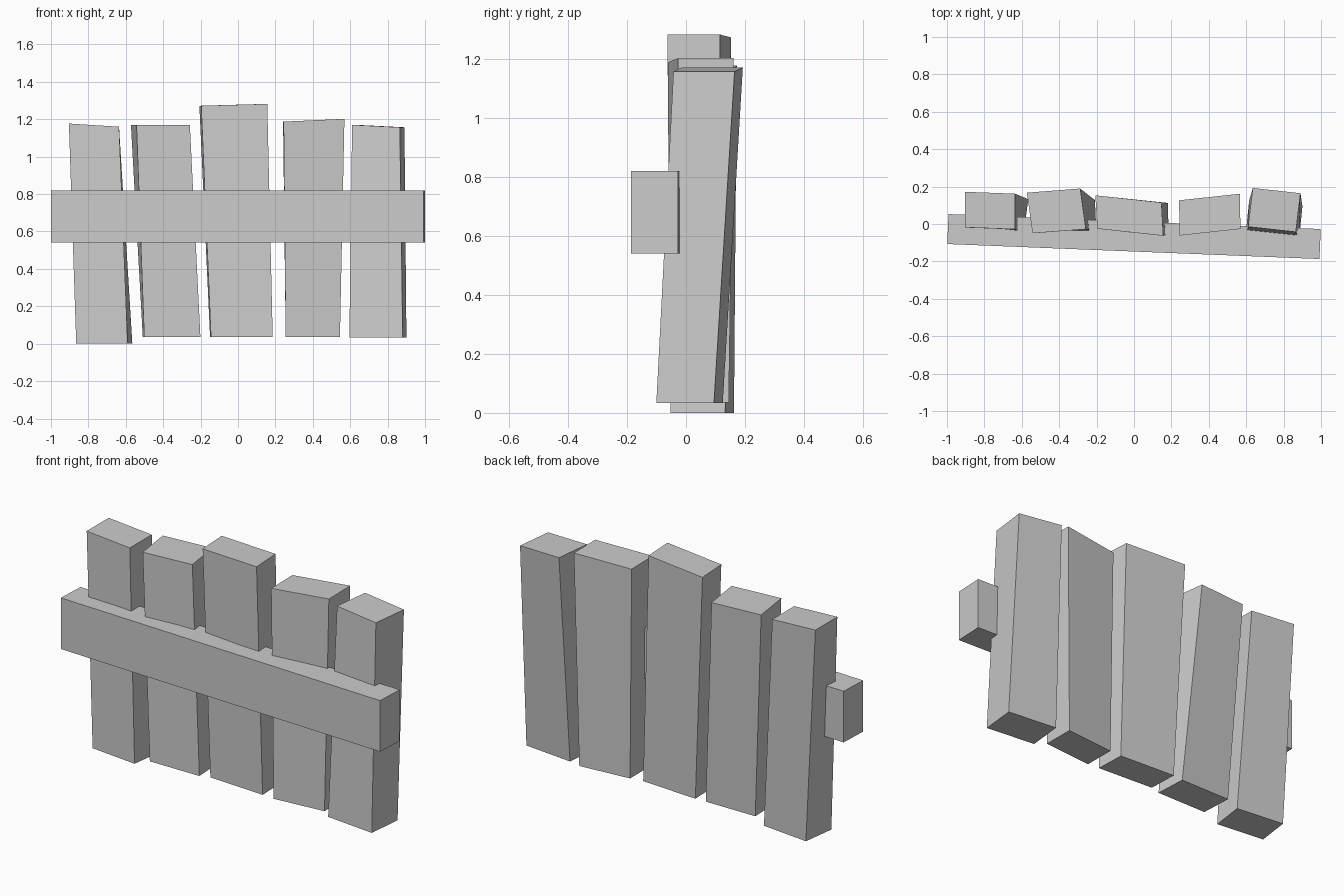
import bpy

if "Cube" in bpy.data.objects:
    bpy.data.objects.remove(bpy.data.objects["Cube"])

def section(cx, cy, w, d, slope, lean):
    """Skewed rectangle: slope = y change across width, lean = x change across depth."""
    return [(cx + u * w + v * lean, cy + u * slope + v * d)
            for u, v in ((-.5, -.5), (.5, -.5), (.5, .5), (-.5, .5))]

def block(name, bottom, top, z0, z_left, z_right):
    """Six-sided block lofted between two sections, with a sloping top."""
    heights = (z_left, z_right, z_right, z_left)
    verts = [(x, y, z0) for x, y in section(*bottom)]
    verts += [(x, y, z) for (x, y), z in zip(section(*top), heights)]
    faces = [(3, 2, 1, 0), (4, 5, 6, 7)]
    faces += [(i, (i + 1) % 4, (i + 1) % 4 + 4, i + 4) for i in range(4)]
    mesh = bpy.data.meshes.new(name)
    mesh.from_pydata(verts, [], faces)
    mesh.update()
    obj = bpy.data.objects.new(name, mesh)
    bpy.context.collection.objects.link(obj)
    return obj

# Upright planks, left to right: bottom section, top section, heights
planks = [
    ((-.715, .055, .275, .185, -.03, .025), (-.770, .072, .268, .190, -.010, .00), .0, 1.177, 1.160),
    ((-.355, .040, .300, .175, .00, -.008), (-.415, .070, .285, .217, .022, -.03), .035, 1.17, 1.17),
    ((.018, .040, .330, .165, -.02, -.005), (-.025, .045, .353, .178, -.038, -.01), .037, 1.272, 1.282),
    ((.400, .045, .290, .175, .025, .0), (.405, .050, .325, .188, .035, -.003), .035, 1.187, 1.202),
    ((.748, .012, .285, .195, -.03, .02), (.750, .075, .255, .207, -.028, .025), .033, 1.170, 1.157),
]
for i, p in enumerate(planks, 1):
    block(f"fence_plank_{i}", *p)

# Cross rail running slightly askew across the front
rail = (0, -.067, 1.99, .16, -.08, .007)
block("cross_rail", rail, rail, .54, .82, .82)
